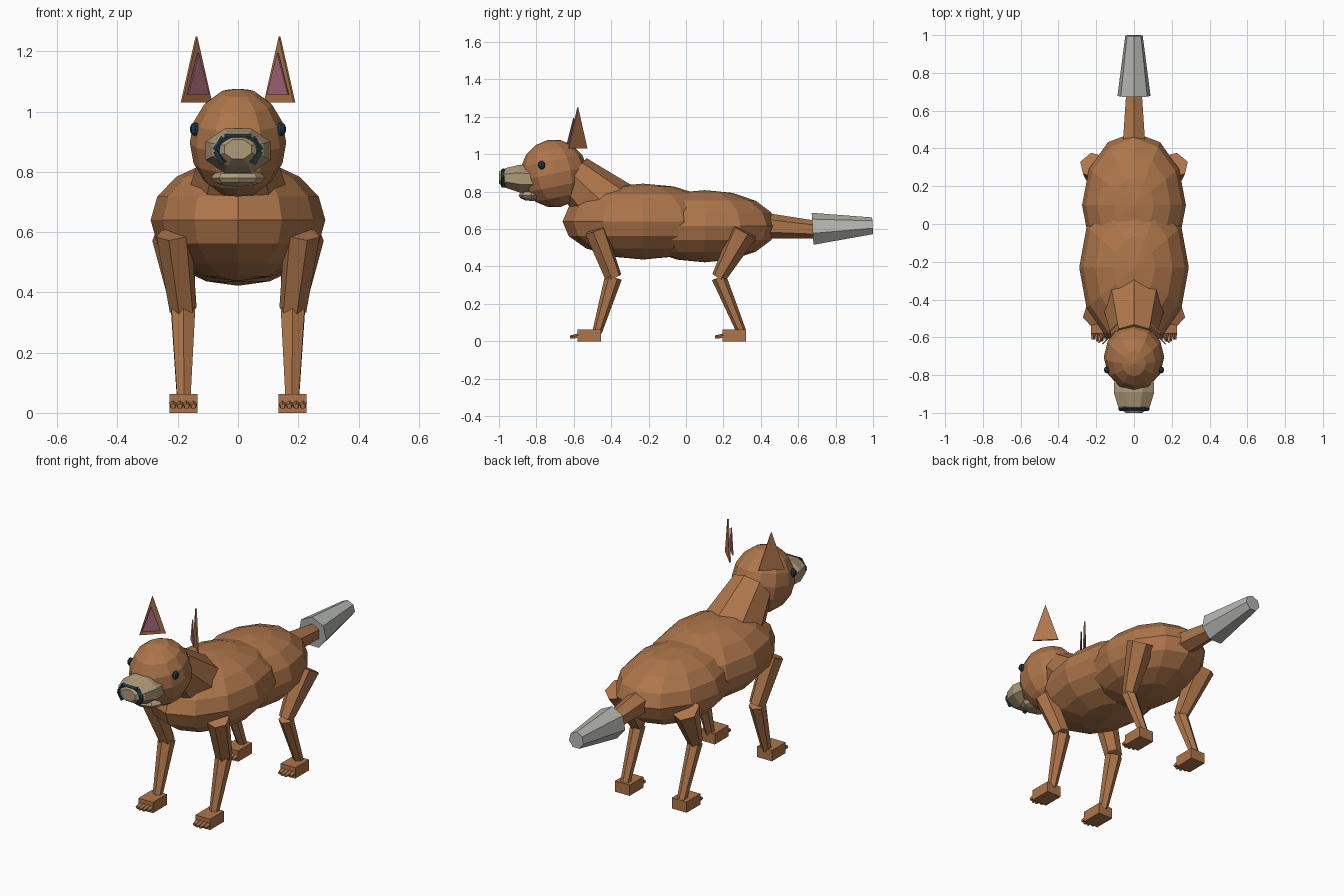
import bpy, bmesh, math
from mathutils import Vector, Matrix

if "Cube" in bpy.data.objects:
    bpy.data.objects.remove(bpy.data.objects["Cube"])


def material(name, rgb):
    m = bpy.data.materials.new(name)
    m.diffuse_color = (*rgb, 1)
    m.use_nodes = True
    m.node_tree.nodes["Principled BSDF"].inputs["Base Color"].default_value = m.diffuse_color
    return m


FUR = material("brown_fur", (0.42, 0.18, 0.07))
TAN = material("tan_muzzle", (0.42, 0.32, 0.19))
DARK = material("dark_blue_black", (0.015, 0.04, 0.055))
GREY = material("pale_grey", (0.45, 0.46, 0.43))
PINK = material("pink_inner_ear", (0.38, 0.14, 0.19))


def finish(name, bm, mat):
    bmesh.ops.recalc_face_normals(bm, faces=bm.faces)
    me = bpy.data.meshes.new(name)
    bm.to_mesh(me)
    bm.free()
    me.materials.append(mat)
    ob = bpy.data.objects.new(name, me)
    bpy.context.collection.objects.link(ob)
    return ob


def ellipsoid(name, center, radii, mat, seg=12, rings=8, tilt=0):
    bm = bmesh.new()
    bmesh.ops.create_uvsphere(bm, u_segments=seg, v_segments=rings, radius=1)
    bm.transform(Matrix.Translation(center) @ Matrix.Rotation(tilt, 4, 'X')
                 @ Matrix.Diagonal((*radii, 1)))
    return finish(name, bm, mat)


def limb(name, a, b, ra, rb, mat, sides=6):
    """Tapered prism running from point a to point b."""
    a, b = Vector(a), Vector(b)
    d = b - a
    bm = bmesh.new()
    bmesh.ops.create_cone(bm, cap_ends=True, segments=sides, radius1=ra,
                          radius2=rb, depth=d.length)
    bm.transform(Matrix.Translation((a + b) / 2)
                 @ d.to_track_quat('Z', 'Y').to_matrix().to_4x4())
    return finish(name, bm, mat)


def box(name, lo, hi, mat):
    lo, hi = Vector(lo), Vector(hi)
    bm = bmesh.new()
    bmesh.ops.create_cube(bm, size=1)
    bm.transform(Matrix.Translation((lo + hi) / 2)
                 @ Matrix.Diagonal((*[abs(v) for v in hi - lo], 1)))
    return finish(name, bm, mat)


def loft(name, rings, mat, sides=8):
    """Skin along y; each ring is (y, z centre, x radius, z radius)."""
    bm = bmesh.new()
    loops = []
    for y, z, rx, rz in rings:
        angles = [(i + 0.5) * math.tau / sides for i in range(sides)]
        loops.append([bm.verts.new((rx * math.cos(t), y, z + rz * math.sin(t)))
                      for t in angles])
    for p, q in zip(loops, loops[1:]):
        for i in range(sides):
            j = (i + 1) % sides
            bm.faces.new((p[i], p[j], q[j], q[i]))
    bm.faces.new(loops[0])
    bm.faces.new(loops[-1])
    return finish(name, bm, mat)


def triangle_plate(name, center, half, base, top, thick, side, mat):
    """Upright triangle facing forward and inward at 45 degrees."""
    along = Vector((side, -1, 0)).normalized() * half
    normal = Vector((side, 1, 0)).normalized() * thick / 2
    c = Vector(center)
    bm = bmesh.new()
    outline = [c - along + Vector((0, 0, base)), c + along + Vector((0, 0, base)),
               c + Vector((0, 0, top))]
    front = [bm.verts.new(p - normal) for p in outline]
    back = [bm.verts.new(p + normal) for p in outline]
    bm.faces.new(front)
    bm.faces.new(back)
    for i in range(3):
        j = (i + 1) % 3
        bm.faces.new((front[i], front[j], back[j], back[i]))
    return finish(name, bm, mat)


# Torso, neck and head
ellipsoid("chest", (0, -0.23, 0.64), (0.29, 0.43, 0.203), FUR)
ellipsoid("hindquarters", (0, 0.10, 0.615), (0.275, 0.385, 0.193), FUR)
limb("neck", (0, -0.40, 0.70), (0, -0.61, 0.895), 0.175, 0.115, FUR, 8)
ellipsoid("head", (0, -0.705, 0.897), (0.16, 0.18, 0.182), FUR, 12, 8, 0.2)

# Muzzle, lower jaw and nose arch
loft("muzzle", [(-0.78, 0.865, 0.11, 0.07), (-0.89, 0.87, 0.116, 0.08),
                (-0.965, 0.873, 0.092, 0.057), (-1.0, 0.875, 0.048, 0.035)], TAN)
ellipsoid("lower_jaw", (0, -0.825, 0.78), (0.09, 0.07, 0.03), TAN, 8, 6)
arch = [(-0.048, 0.828), (-0.073, 0.87), (-0.045, 0.912),
        (0.045, 0.912), (0.073, 0.87), (0.048, 0.828)]
for i, (p, q) in enumerate(zip(arch, arch[1:])):
    limb(f"nose_arch_{i + 1}", (p[0], -0.977, p[1]), (q[0], -0.977, q[1]),
         0.013, 0.013, DARK, 5)

# Tail
limb("tail_base", (0, 0.40, 0.62), (0, 0.69, 0.597), 0.07, 0.048, FUR)
limb("tail_tip", (0, 0.677, 0.597), (0, 0.998, 0.615), 0.09, 0.047, GREY, 7)

# Hip, knee and ankle as (y, z, radius), then paw front and back
LEGS = {
    "front": ((-0.485, 0.595, 0.06), (-0.388, 0.342, 0.046),
              (-0.475, 0.05, 0.026), -0.58, -0.455),
    "hind": ((0.312, 0.59, 0.076), (0.176, 0.342, 0.04),
             (0.297, 0.05, 0.026), 0.195, 0.32),
}

for s, side in ((-1, "left"), (1, "right")):
    # Ears with pink inner plates, and eyes
    ear = Vector((s * 0.138, -0.579, 0))
    triangle_plate(f"{side}_ear", ear, 0.07, 1.03, 1.25, 0.008, s, FUR)
    inner = ear + Vector((-s * 0.006, -0.022, 0))
    triangle_plate(f"{side}_inner_ear", inner, 0.05, 1.055, 1.195, 0.006, s, PINK)
    ellipsoid(f"{side}_eye", (s * 0.143, -0.772, 0.942), (0.017, 0.019, 0.023),
              DARK, 8, 6)

    # Legs, paws and toes
    for pair, (hip, knee, ankle, paw_front, paw_back) in LEGS.items():
        name = f"{side}_{pair}"
        knee_at = (s * 0.182, knee[0], knee[1])
        limb(f"{name}_upper_leg", (s * 0.213, hip[0], hip[1]), knee_at,
             hip[2], knee[2], FUR)
        limb(f"{name}_lower_leg", knee_at, (s * 0.18, ankle[0], ankle[1]),
             knee[2], ankle[2], FUR)
        box(f"{name}_paw", (s * 0.135, paw_front, 0), (s * 0.228, paw_back, 0.062), FUR)
        for k in range(4):
            x = s * (0.148 + 0.0225 * k)
            reach = 0.04 if k in (1, 2) else 0.03
            limb(f"{name}_toe_{k + 1}", (x, paw_front + 0.01, 0.029),
                 (x, paw_front - reach, 0.022), 0.014, 0.009, FUR, 5)
